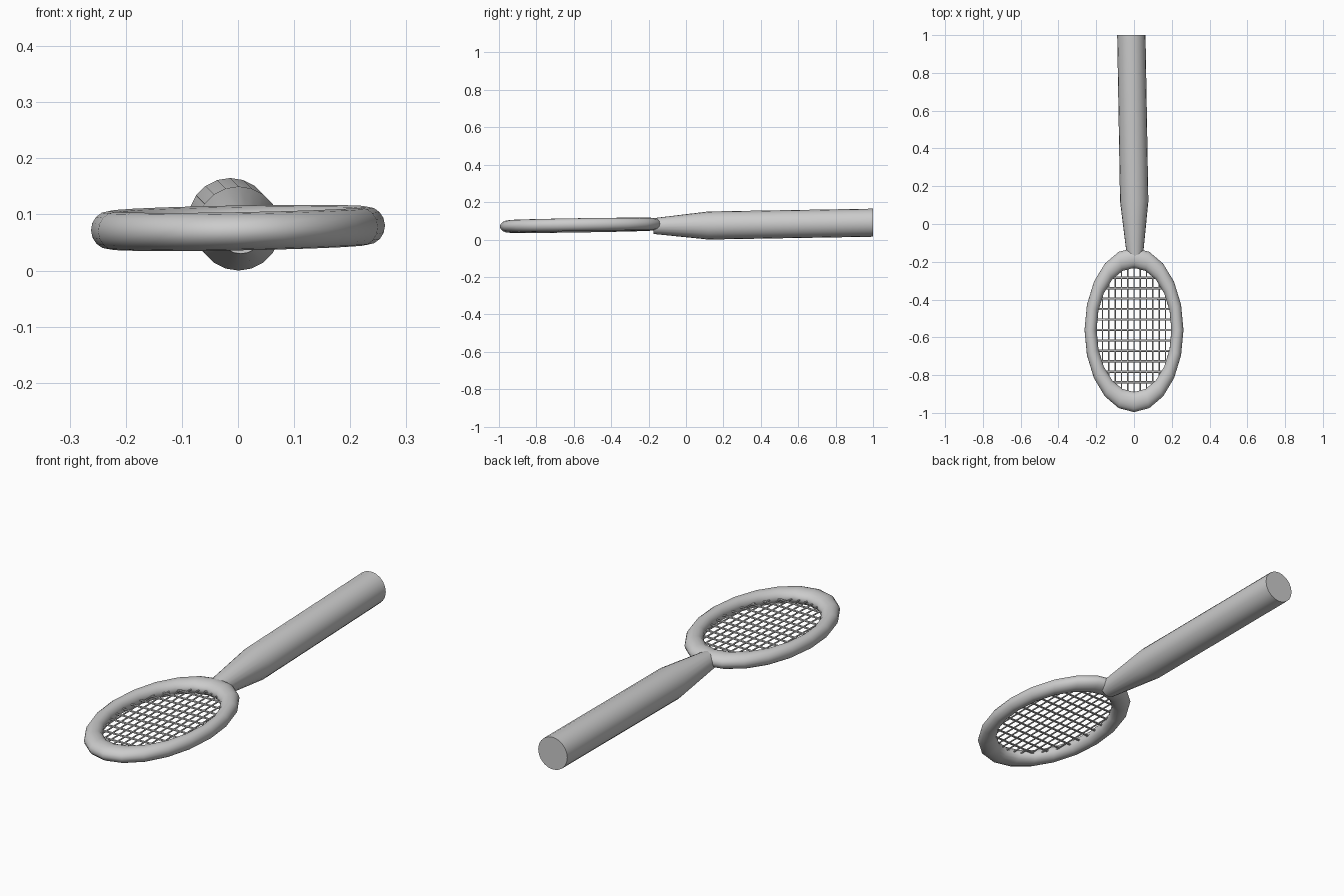
import bpy, bmesh
from math import sin, cos, pi, sqrt, radians
from mathutils import Vector, Matrix

if "Cube" in bpy.data.objects:
    bpy.data.objects.remove(bpy.data.objects["Cube"])

STRETCH = 1.66                      # the round head is stretched along y
HEAD = Matrix.LocRotScale(Vector((0, -0.561, 0.081)),
                          Matrix.Rotation(radians(0.9), 3, 'X').to_quaternion()
                          @ Matrix.Rotation(radians(-1.0), 3, 'Y').to_quaternion(),
                          Vector((1, STRETCH, 1)))


def finish(name, bm):
    bmesh.ops.recalc_face_normals(bm, faces=bm.faces)
    me = bpy.data.meshes.new(name)
    bm.to_mesh(me)
    bm.free()
    ob = bpy.data.objects.new(name, me)
    bpy.context.collection.objects.link(ob)
    bpy.ops.object.select_all(action='DESELECT')
    ob.select_set(True)
    bpy.context.view_layer.objects.active = ob
    bpy.ops.object.shade_smooth_by_angle(angle=radians(35))
    return ob


def bridge(bm, rings, closed):
    n = len(rings[0])
    for i in range(len(rings) - (0 if closed else 1)):
        a, b = rings[i], rings[(i + 1) % len(rings)]
        for j in range(n):
            k = (j + 1) % n
            bm.faces.new((a[j], a[k], b[k], b[j]))


# oval frame: 20-segment ring
bm = bmesh.new()
rings = []
for i in range(20):
    a = 2 * pi * i / 20
    ring = []
    for j in range(16):
        t = 2 * pi * j / 16
        r = 0.23 + 0.032 * cos(t)
        ring.append(bm.verts.new((r * cos(a), r * sin(a), 0.034 * sin(t))))
    rings.append(ring)
bridge(bm, rings, True)
bmesh.ops.transform(bm, matrix=HEAD, verts=bm.verts)
finish("frame", bm)

# strings: lengthwise and crosswise grid cut to the frame's inside
for name, turn in (("long_strings", Matrix.Rotation(radians(-90), 4, 'X')),
                   ("cross_strings", Matrix.Rotation(radians(90), 4, 'Y'))):
    bm = bmesh.new()
    for k in range(-6, 7):
        off = k * 0.0333
        length = 2 * sqrt(0.22 ** 2 - off ** 2)
        pos = (off, 0, 0) if name == "long_strings" else (0, off, 0)
        bmesh.ops.create_cone(bm, cap_ends=True, segments=8, radius1=0.0035,
                              radius2=0.0035, depth=length,
                              matrix=Matrix.Translation(pos) @ turn)
    bmesh.ops.transform(bm, matrix=HEAD, verts=bm.verts)
    finish(name, bm)

# handle: tapered neck and straight grip, slightly skewed along its length
bm = bmesh.new()
rings = []
for x, y, z, r in ((0.005, -0.175, 0.077, 0.042),
                   (0.001, 0.12, 0.080, 0.075),
                   (-0.014, 1.0, 0.095, 0.075)):
    rings.append([bm.verts.new((x + r * cos(2 * pi * j / 20), y,
                                z + r * sin(2 * pi * j / 20))) for j in range(20)])
bridge(bm, rings, False)
bm.faces.new(rings[0])
bm.faces.new(rings[-1])
finish("handle", bm)

# rest exactly on the ground
bpy.context.view_layer.update()
obs = list(bpy.context.scene.objects)
low = min(v.co.z for o in obs for v in o.data.vertices)
for o in obs:
    o.data.transform(Matrix.Translation((0, 0, -low)))
